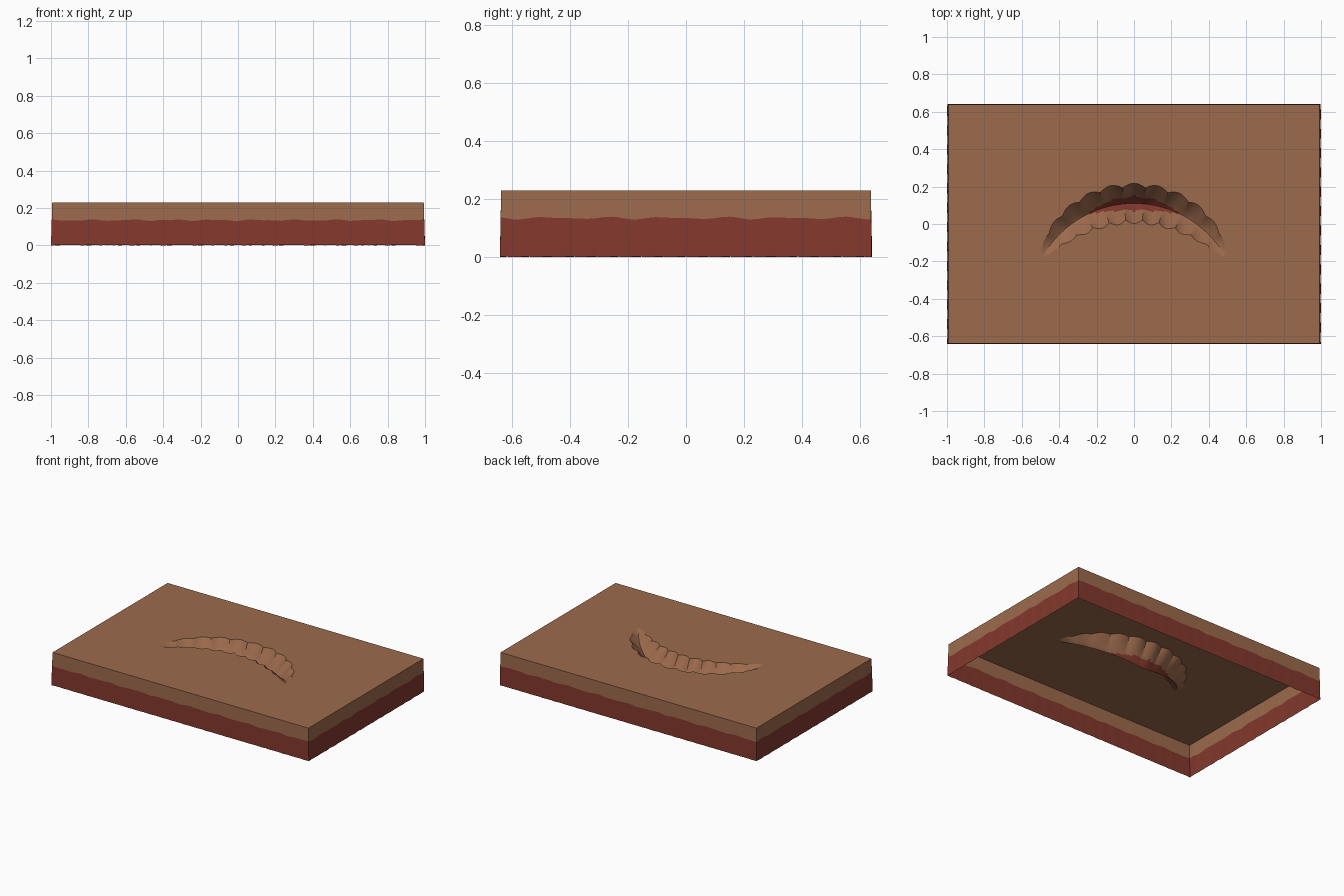
import bpy
import bmesh
from math import sin, cos, pi, radians

cube = bpy.data.objects.get("Cube")
if cube:
    bpy.data.objects.remove(cube, do_unlink=True)


def material(name, rgb):
    m = bpy.data.materials.new(name)
    m.use_nodes = True
    m.diffuse_color = (*rgb, 1)
    m.node_tree.nodes["Principled BSDF"].inputs["Base Color"].default_value = (*rgb, 1)
    return m


SKIN = material("skin brown", (0.335, 0.145, 0.073))
FLESH = material("flesh red", (0.23, 0.04, 0.026))

TOP, SEAM = 0.23, 0.135       # slab height and level where skin meets flesh
HX, HY = 0.993, 0.638         # half size of the top sheet


def make_object(name, bm, mats, smooth=None):
    mesh = bpy.data.meshes.new(name)
    bm.normal_update()
    bm.to_mesh(mesh)
    bm.free()
    for m in mats:
        mesh.materials.append(m)
    ob = bpy.data.objects.new(name, mesh)
    bpy.context.collection.objects.link(ob)
    if smooth:
        bpy.ops.object.select_all(action="DESELECT")
        ob.select_set(True)
        bpy.context.view_layer.objects.active = ob
        bpy.ops.object.shade_smooth_by_angle(angle=radians(smooth))
    return ob


def skin_strip(bm, rows, closed=False):
    """Join rows of vertices with quads."""
    for a, b in zip(rows, rows[1:]):
        n = len(a)
        for i in range(n if closed else n - 1):
            j = (i + 1) % n
            bm.faces.new((a[i], a[j], b[j], b[i]))


# Curved wound: an arc of scalloped bumps, deepest in the middle
RADIUS, CENTRE_Y, SWEEP = 0.562, -0.452, radians(59.5)
BUMPS, ALONG, ACROSS = 11, 132, 24


def wound_point(t, u):
    """t runs along the arc and u across it, both from -1 to 1."""
    ripple = 0.8 + 0.2 * abs(cos(pi * BUMPS * t / 2))
    width = (0.018 + 0.09 * (1 - abs(t) ** 2.5)) * ripple
    depth = 0.145 * (1 - abs(t) ** 1.3) * (1 - abs(u) ** 1.1)
    r = RADIUS + u * width
    return (r * sin(t * SWEEP), CENTRE_Y + r * cos(t * SWEEP), TOP - depth)


steps = [2 * i / ALONG - 1 for i in range(ALONG + 1)]

bm = bmesh.new()
rows = [[bm.verts.new(wound_point(t, 2 * j / ACROSS - 1)) for t in steps]
        for j in range(ACROSS, -1, -1)]
skin_strip(bm, rows)
bm.normal_update()
for f in bm.faces:
    if f.normal.z < 0:
        f.normal_flip()
    f.material_index = int(f.calc_center_median().z < SEAM)
make_object("wound_groove", bm, (SKIN, FLESH), smooth=35)

# Top skin sheet: a back and a front piece that meet at the wound tips
bm = bmesh.new()
outer = [bm.verts.new(wound_point(t, 1)) for t in steps]
inner = [bm.verts.new(wound_point(t, -1)) for t in steps]
tip_y = outer[0].co.y


def corner(x, y):
    return bm.verts.new((x, y, TOP))


left, right = corner(-HX, tip_y), corner(HX, tip_y)
bm.faces.new([left] + outer + [right, corner(HX, HY), corner(-HX, HY)])
bm.faces.new([left, corner(-HX, -HY), corner(HX, -HY), right, outer[-1]]
             + inner[::-1] + [outer[0]])
bm.normal_update()
for f in bm.faces:
    if f.normal.z < 0:
        f.normal_flip()
make_object("top_skin", bm, (SKIN,))

# Side walls: thin sheets around the edge, with a wavy seam and a rough base
PER_SIDE = 60
corners = [(-HX, -HY), (HX, -HY), (HX, HY), (-HX, HY)]
outline = []
for (ax, ay), (bx, by) in zip(corners, corners[1:] + corners[:1]):
    for i in range(PER_SIDE):
        k = i / PER_SIDE
        outline.append((ax + (bx - ax) * k, ay + (by - ay) * k))


def seam_height(x, y):
    return SEAM + 0.003 * sin(29 * x + 31 * y) + 0.002 * sin(53 * x - 47 * y)


def wall_row(bm, height):
    """Ring of vertices, flaring slightly towards the base."""
    ring = []
    for x, y in outline:
        z = height(x, y)
        rough = 0.8 + 0.2 * sin(67 * x + 61 * y)
        s = 1 + 0.007 * (1 - z / TOP) * rough
        ring.append(bm.verts.new((x * s, y * s, z)))
    return ring


def wall(name, mat, heights):
    bm = bmesh.new()
    skin_strip(bm, [wall_row(bm, h) for h in heights], closed=True)
    make_object(name, bm, (mat,), smooth=30)


wall("skin_wall", SKIN, (seam_height, lambda x, y: TOP))
wall("flesh_wall", FLESH, (
    lambda x, y: 0.002 * abs(sin(37 * x + 41 * y)),
    lambda x, y: SEAM / 2,
    seam_height))
